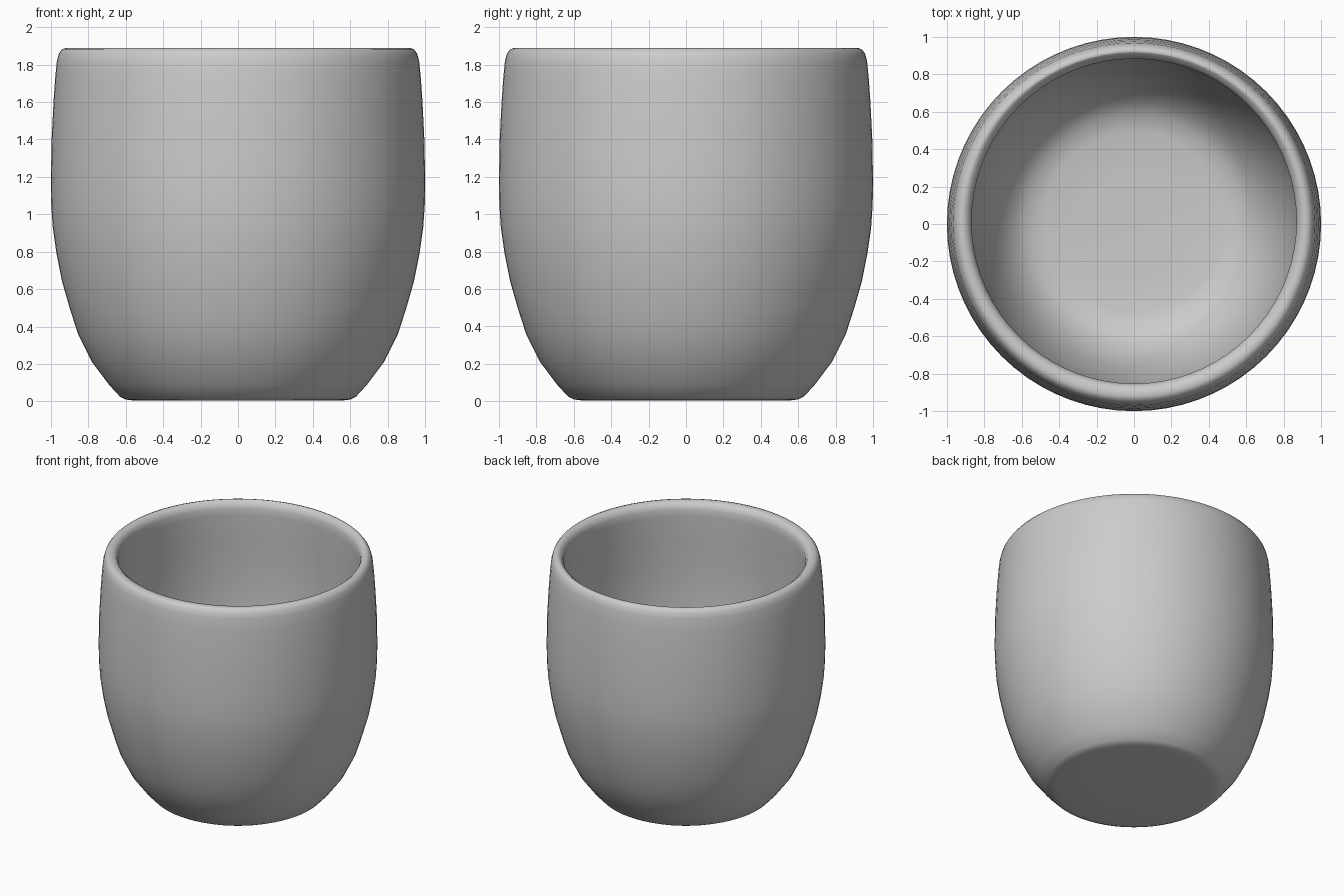
import bpy, bmesh, math

if "Cube" in bpy.data.objects:
    bpy.data.objects.remove(bpy.data.objects["Cube"])

SEGMENTS = 72

# Outside of the cup (radius, height), from the base centre up to the rim
outer = [(0, 0.005), (0.3, 0.005), (0.56, 0.005), (0.60, 0.01), (0.63, 0.025),
         (0.69, 0.09), (0.78, 0.21), (0.855, 0.36), (0.90, 0.50), (0.94, 0.64),
         (0.97, 0.79), (0.99, 0.93), (0.998, 1.05), (1.0, 1.18), (0.996, 1.40),
         (0.986, 1.60), (0.977, 1.73), (0.968, 1.82), (0.957, 1.86), (0.94, 1.882),
         (0.92, 1.889)]
# Rounded rim and inside wall, down to the centre of the floor
inner = [(0.90, 1.884), (0.88, 1.868), (0.868, 1.835), (0.868, 1.78), (0.875, 1.60),
         (0.885, 1.40), (0.888, 1.18), (0.88, 1.0), (0.86, 0.80), (0.825, 0.60),
         (0.77, 0.41), (0.71, 0.28), (0.64, 0.19), (0.57, 0.14), (0.48, 0.12),
         (0.25, 0.115), (0, 0.115)]

# Turn the profile around the z axis
bm = bmesh.new()
n_outer = len(outer)
rings = []
for i, (r, z) in enumerate(outer + inner):
    y0 = 0.015 if i >= n_outer else 0.0   # hollow sits slightly to the back
    count = 1 if r == 0 else SEGMENTS
    rings.append([bm.verts.new((r * math.cos(2 * math.pi * k / SEGMENTS),
                                r * math.sin(2 * math.pi * k / SEGMENTS) + y0, z))
                  for k in range(count)])

for a, b in zip(rings, rings[1:]):
    for k in range(SEGMENTS):
        j = (k + 1) % SEGMENTS
        quad = [a[k % len(a)], a[j % len(a)], b[j % len(b)], b[k % len(b)]]
        bm.faces.new(list(dict.fromkeys(quad)))

bmesh.ops.recalc_face_normals(bm, faces=bm.faces)
for f in bm.faces:
    f.smooth = True

mesh = bpy.data.meshes.new("cup")
bm.to_mesh(mesh)
bm.free()
cup = bpy.data.objects.new("cup", mesh)
bpy.context.collection.objects.link(cup)
